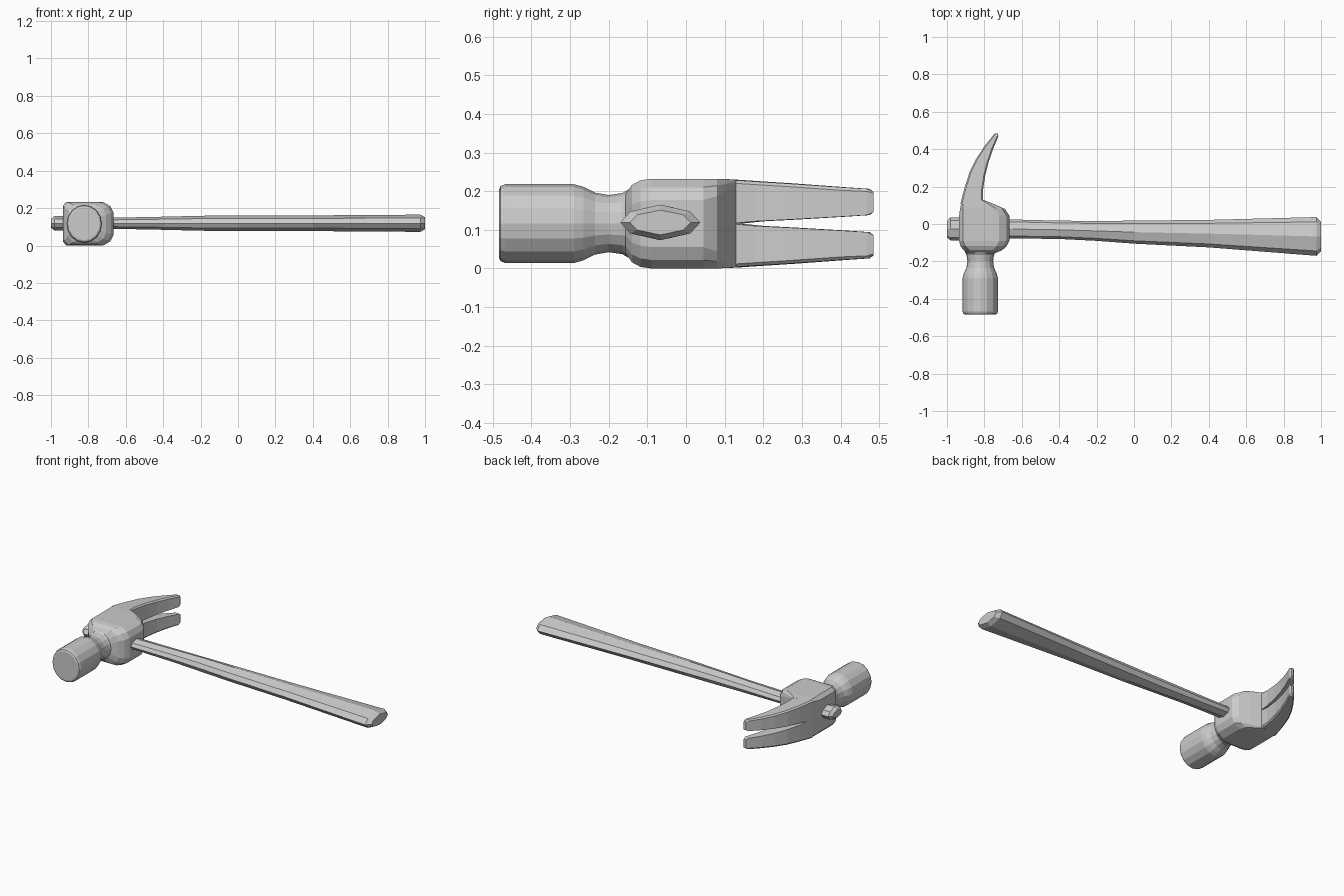
import bpy, bmesh, math

cube = bpy.data.objects.get("Cube")
if cube:
    bpy.data.objects.remove(cube, do_unlink=True)

steel = bpy.data.materials.new("light_grey")
steel.use_nodes = True
grey = (0.6, 0.6, 0.6, 1)
steel.diffuse_color = grey
steel.node_tree.nodes["Principled BSDF"].inputs["Base Color"].default_value = grey

MID_Z = 0.116      # plane of symmetry of the whole tool
POLL_X = -0.822


def loft(name, rings):
    """Skin a list of equal-length closed rings and cap both ends."""
    bm = bmesh.new()
    loops = [[bm.verts.new(p) for p in ring] for ring in rings]
    n = len(loops[0])
    for a, b in zip(loops, loops[1:]):
        for i in range(n):
            j = (i + 1) % n
            bm.faces.new((a[i], a[j], b[j], b[i]))
    bm.faces.new(loops[0])
    bm.faces.new(loops[-1])
    bmesh.ops.recalc_face_normals(bm, faces=bm.faces)
    mesh = bpy.data.meshes.new(name)
    bm.to_mesh(mesh)
    bm.free()
    mesh.materials.append(steel)
    obj = bpy.data.objects.new(name, mesh)
    bpy.context.collection.objects.link(obj)
    return obj


# Handle: faceted oval running through the head; x, y range, half height
PROFILE = [(-1, 0), (-.75, .62), (0, 1), (.75, .62),
           (1, 0), (.75, -.62), (0, -1), (-.75, -.62)]
stations = [(-1, -.07, .015, .024), (-.982, -.087, .035, .038),
            (-.92, -.087, .035, .038), (-.86, -.075, .025, .03),
            (-.65, -.077, .024, .03), (-.4, -.08, .018, .035),
            (-.2, -.09, .016, .04), (0, -.105, .018, .041),
            (.4, -.125, .022, .042), (.975, -.17, .037, .046),
            (1, -.145, .012, .032)]
loft("handle", [[(x, (a + b) / 2 + u * (b - a) / 2, MID_Z + .003 + v * h)
                 for u, v in PROFILE] for x, a, b, h in stations])

# Striking poll and neck, turned about the y axis
turning = [(-.484, .088), (-.48, .097), (-.468, .102), (-.29, .102), (-.265, .095),
           (-.235, .08), (-.2, .074), (-.165, .079), (-.15, .088), (-.12, .09)]
SIDES = 16
loft("striking_poll",
     [[(POLL_X + .93 * r * math.cos(2 * math.pi * i / SIDES), y,
        MID_Z + r * math.sin(2 * math.pi * i / SIDES)) for i in range(SIDES)]
      for y, r in turning])


# Head block: rounded on the handle side, squarer on the far side
def block_ring(y, x0, x1, h, near, far):
    half = [(x1, h - near), (x1 - near * .3, h - near * .4), (x1 - near, h),
            (x0 + far, h), (x0, h - far)]
    pts = half + [(x, -z) for x, z in reversed(half)]
    return [(x, y, MID_Z + z) for x, z in pts]


loft("head_block", [block_ring(*s) for s in [
    (-.157, -.895, -.745, .075, .045, .035), (-.14, -.91, -.705, .1, .05, .03),
    (-.118, -.928, -.68, .112, .055, .025), (-.09, -.935, -.666, .116, .055, .02),
    (.045, -.935, -.666, .116, .055, .02), (.08, -.93, -.69, .116, .045, .015),
    (.105, -.925, -.745, .115, .03, .01), (.13, -.918, -.808, .113, .01, .008)]])

# Two curved claws: y, outer x, inner x, gap half width, outer half width
claw = [(.09, -.928, -.78, 0, .115), (.13, -.919, -.808, 0, .113),
        (.19, -.904, -.808, .006, .109), (.27, -.878, -.795, .01, .104),
        (.34, -.844, -.777, .014, .099), (.41, -.8, -.752, .018, .094),
        (.472, -.752, -.725, .022, .09), (.485, -.742, -.728, .03, .082)]


def claw_ring(y, xo, xi, gap, out, side):
    c = min(.008, (xi - xo) * .25)      # small softening of the outer edges
    lean = (xi - xo) * .12              # the tip slants toward the handle
    pts = [(xo, gap), (xi, gap), (xi, out - c), (xi - c, out),
           (xo + c, out), (xo, out - c)]
    return [(x, y + (lean if x < (xo + xi) / 2 else -lean) * (y < .48),
             MID_Z + side * z) for x, z in pts]


for label, side in (("upper_claw", 1), ("lower_claw", -1)):
    loft(label, [claw_ring(*s, side) for s in claw])
